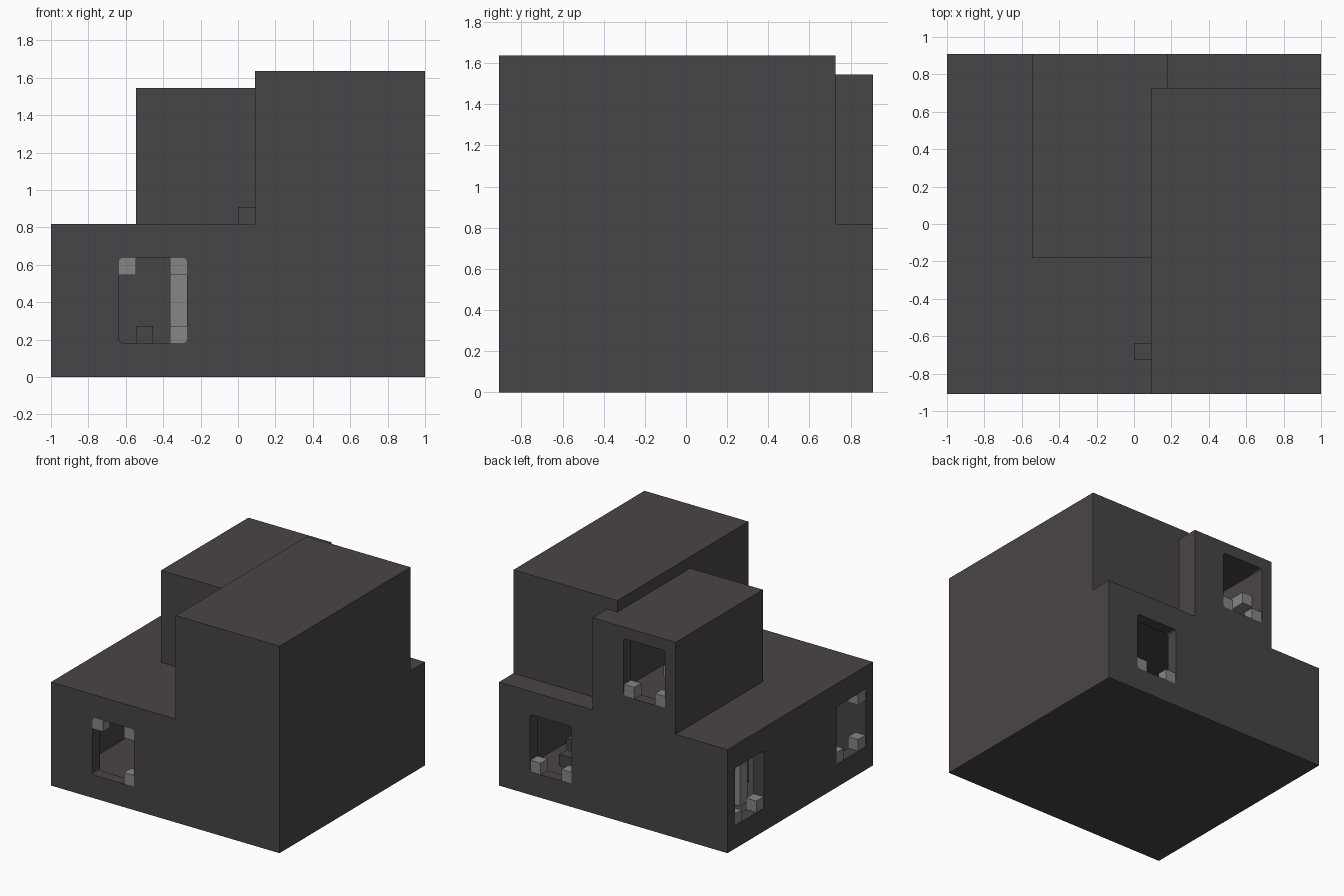
import bpy

cube = bpy.data.objects.get("Cube")
if cube:
    bpy.data.objects.remove(cube, do_unlink=True)

U = 1 / 11  # one block


def material(name, color):
    m = bpy.data.materials.new(name)
    m.use_nodes = True
    m.diffuse_color = color
    bsdf = next(n for n in m.node_tree.nodes if n.type == 'BSDF_PRINCIPLED')
    bsdf.inputs["Base Color"].default_value = color
    return m


DARK = material("dark stone", (0.066, 0.058, 0.066, 1))
PALE = material("pale grey stone", (0.24, 0.24, 0.24, 1))


def box(name, lo, hi, mat=DARK):
    """Box between two corners, measured in blocks."""
    bpy.ops.mesh.primitive_cube_add(size=1)
    o = bpy.context.object
    o.name = name
    for v in o.data.vertices:
        v.co = [(a + (b - a) * (c + 0.5)) * U for a, b, c in zip(lo, hi, v.co)]
    o.data.materials.append(mat)
    return o


def apply_modifiers(o):
    mesh = bpy.data.meshes.new_from_object(
        o.evaluated_get(bpy.context.evaluated_depsgraph_get()))
    o.modifiers.clear()
    o.data = mesh


def cut(target, cutter):
    m = target.modifiers.new("cut", 'BOOLEAN')
    m.operation = 'DIFFERENCE'
    m.solver = 'EXACT'
    m.object = cutter
    bpy.context.view_layer.update()
    apply_modifiers(target)
    bpy.data.objects.remove(cutter, do_unlink=True)


def window(target, name, axis, face, start, z, stones):
    """Opening 4 wide and 5 high with pale corner stones; face is signed."""
    side = 1 if face > 0 else -1

    def corners(a0, a1, d0, d1, z0, z1):
        d0, d1 = sorted((d0, d1))
        if axis == 'X':
            return (d0, a0, z0), (d1, a1, z1)
        return (a0, d0, z0), (a1, d1, z1)

    hole = box(name + "_cutter", *corners(start, start + 4, face + side * 0.5,
                                          face - side * 1.5, z, z + 5))
    # Round only the edges that run through the wall
    d = 0 if axis == 'X' else 1
    attr = hole.data.attributes.new("bevel_weight_edge", 'FLOAT', 'EDGE')
    for e in hole.data.edges:
        p, q = (hole.data.vertices[i].co for i in e.vertices)
        attr.data[e.index].value = 1.0 if abs(p[d] - q[d]) > 0.01 else 0.0
    b = hole.modifiers.new("round", 'BEVEL')
    b.limit_method = 'WEIGHT'
    b.width = 0.02
    b.segments = 3
    bpy.context.view_layer.update()
    apply_modifiers(hole)
    cut(target, hole)
    for i, (u, h) in enumerate(stones):
        a = start + 3 * u
        zz = z + 4 * h
        box(f"{name}_corner_stone_{i + 1}",
            *corners(a, a + 1, face - side * 0.03, face - side, zz, zz + 1), PALE)


# Main masses with hollow rooms
base = box("base_block", (-11, -10, 0), (11, 10, 9))
cut(base, box("base_room", (-10, -9, 1), (10, 9, 8)))
tower = box("tower_block", (1, -10, 9), (11, 8, 18))
upper = box("upper_block", (-6, -2, 9), (2, 10, 17))
cut(upper, box("upper_room", (-5, -1, 10), (1, 9, 16)))
box("roof_stud", (0, -8, 9), (1, -7, 10))

# Openings; stones are (far side, top) flags
low = [(0, 0), (1, 0)]
window(base, "front_window", 'Y', -10, -7, 2, [(0, 1), (1, 1), (1, 0)])
window(base, "back_window", 'Y', 10, 4, 2, low)
window(base, "side_window_back", 'X', -11, 5, 2, low)
window(base, "side_window_front", 'X', -11, -9, 2, low + [(0, 1)])
window(upper, "upper_window", 'Y', 10, -5, 11, low)

# Inside pieces seen through the openings
box("room_column", (-4, 1, 1), (-3, 2, 8), PALE)
box("side_column", (-8, 3, 1), (-7, 4, 6), PALE)
box("upper_beam", (-5, 6.5, 13), (-4, 8.8, 14), PALE)
box("room_block", (-6, 0, 1), (-5, 1, 3))
for i in range(3):
    box(f"stair_{i + 1}", (2, 5 - i, 1), (8, 6 - i, 2 + i))
